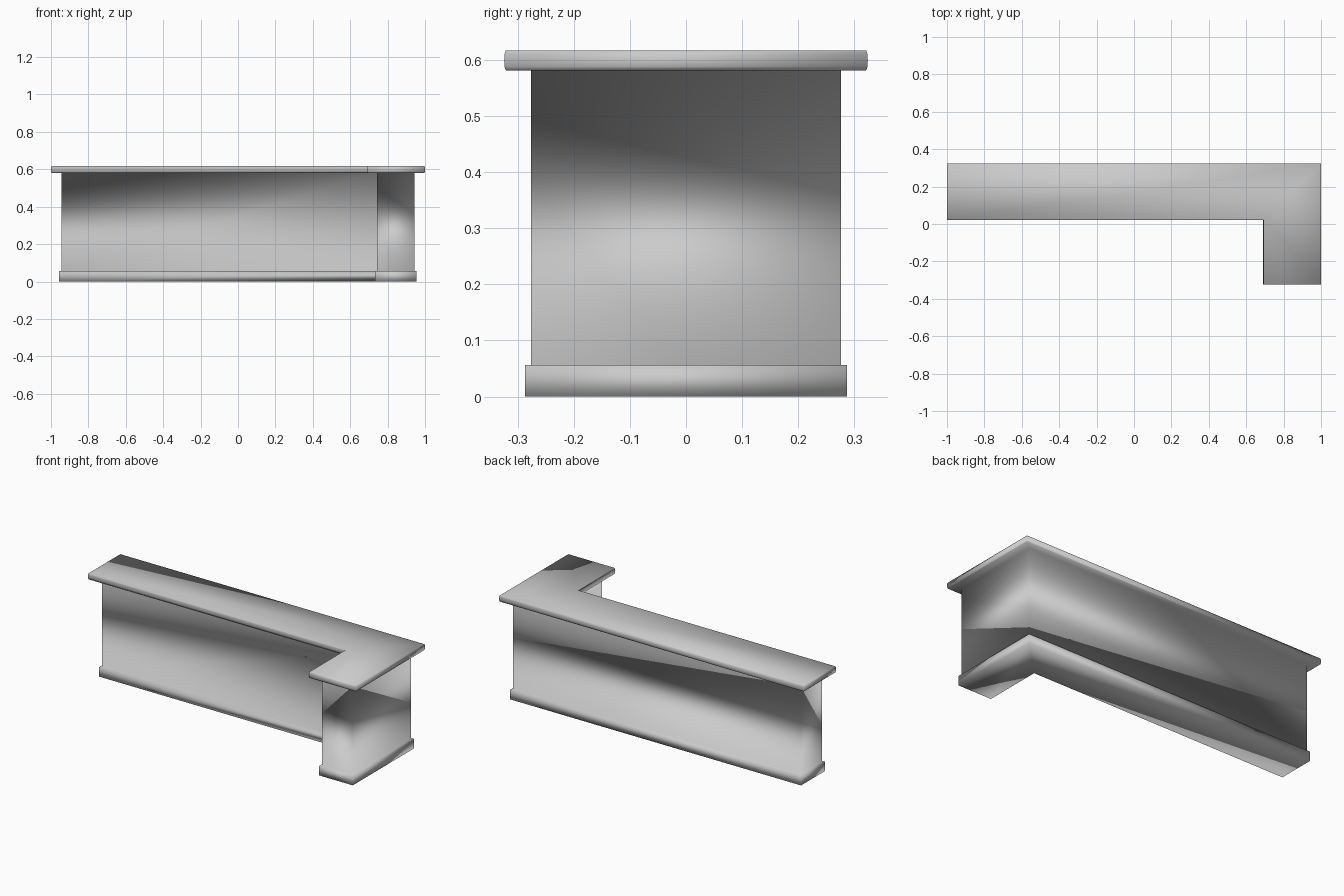
import bpy, bmesh

if "Cube" in bpy.data.objects:
    bpy.data.objects.remove(bpy.data.objects["Cube"])


def l_outline(x0, x1, y0, y1, xi, yi, inset=0.0):
    # Counter-clockwise L: long run at the back, short return at the right front
    i = inset
    return [(x0 + i, yi + i), (xi + i, yi + i), (xi + i, y0 + i),
            (x1 - i, y0 + i), (x1 - i, y1 - i), (x0 + i, y1 - i)]


# Outlines of plinth, body and overhanging top
plinth = (-0.956, 0.954, -0.287, 0.287, 0.733, 0.064)
body = (-0.945, 0.943, -0.276, 0.276, 0.743, 0.074)
top = (-1.0, 1.0, -0.324, 0.324, 0.691, 0.021)

# Section from floor to worktop: outline, height, inset
levels = [(plinth, 0.0, 0.0), (plinth, 0.056, 0.0),
          (body, 0.056, 0.0), (body, 0.581, 0.0),
          (top, 0.581, 0.003), (top, 0.588, 0.0005), (top, 0.599, 0.0),
          (top, 0.610, 0.0005), (top, 0.617, 0.003)]

# Counter shell: one continuous smooth skin
bm = bmesh.new()
rings = [[bm.verts.new((x, y, z)) for x, y in l_outline(*dims, inset)]
         for dims, z, inset in levels]
for a, b in zip(rings, rings[1:]):
    for k in range(6):
        n = (k + 1) % 6
        bm.faces.new((a[k], a[n], b[n], b[k]))

# Floor and worktop caps, split at the L corner
for ring, flip in ((rings[0], True), (rings[-1], False)):
    for ids in ((0, 1, 4, 5), (1, 2, 3, 4)):
        loop = [ring[j] for j in ids]
        bm.faces.new(loop[::-1] if flip else loop)
bmesh.ops.recalc_face_normals(bm, faces=bm.faces)
for f in bm.faces:
    f.smooth = True
mesh = bpy.data.meshes.new("corner_counter")
bm.to_mesh(mesh)
bm.free()
counter = bpy.data.objects.new("corner_counter", mesh)
bpy.context.collection.objects.link(counter)
